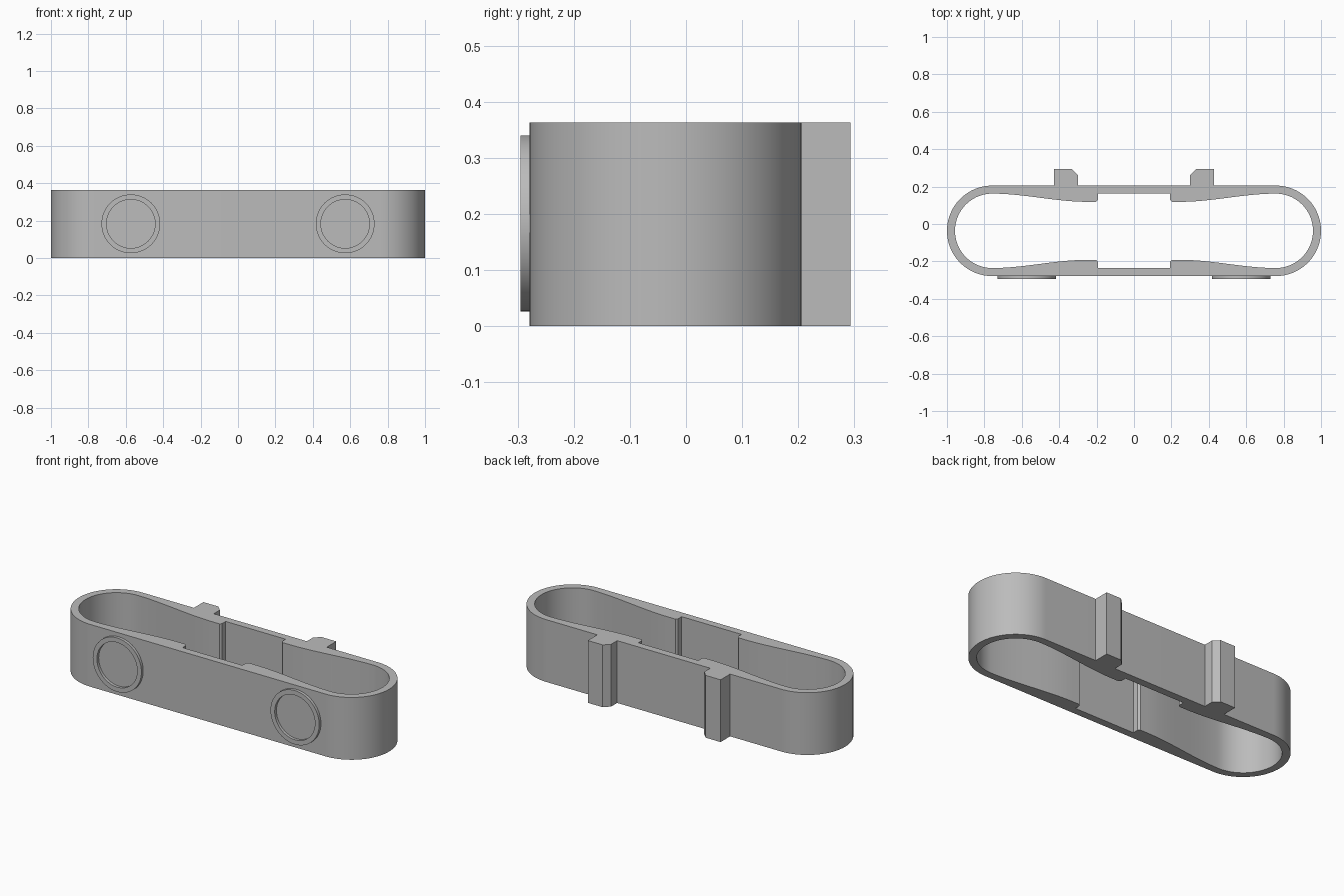
import bpy, bmesh, math
from mathutils import Matrix

if "Cube" in bpy.data.objects:
    bpy.data.objects.remove(bpy.data.objects["Cube"], do_unlink=True)

HEIGHT = 0.363
MID_Y = -0.0365     # centre line of the band
END_X = 0.758       # centre of the rounded ends
R_OUT, R_IN = 0.242, 0.199
PAD = 0.155         # half gap between the inner grip pads
PAD_X = 0.193

grey = bpy.data.materials.new("plain grey")
grey.use_nodes = True
colour = (0.5, 0.5, 0.5, 1)
grey.diffuse_color = colour
grey.node_tree.nodes["Principled BSDF"].inputs["Base Color"].default_value = colour


def prism(name, loops, height, matrix=Matrix()):
    """Extrude an outline, with optional holes, into a closed solid."""
    bm = bmesh.new()
    rims = ([], [])
    for loop in loops:
        low = [bm.verts.new((x, y, 0)) for x, y in loop]
        high = [bm.verts.new((x, y, height)) for x, y in loop]
        for i in range(len(loop)):
            j = (i + 1) % len(loop)
            bm.faces.new((low[i], low[j], high[j], high[i]))
            rims[0].append(bm.edges.get((low[i], low[j])))
            rims[1].append(bm.edges.get((high[i], high[j])))
    for rim in rims:
        bmesh.ops.triangle_fill(bm, edges=rim, use_beauty=True)
    bmesh.ops.recalc_face_normals(bm, faces=bm.faces[:])
    bm.transform(matrix)
    mesh = bpy.data.meshes.new(name)
    bm.to_mesh(mesh)
    bm.free()
    mesh.materials.append(grey)
    obj = bpy.data.objects.new(name, mesh)
    bpy.context.collection.objects.link(obj)
    bpy.ops.object.select_all(action='DESELECT')
    obj.select_set(True)
    bpy.context.view_layer.objects.active = obj
    bpy.ops.object.shade_smooth_by_angle(angle=math.radians(30))
    return obj


def arc(cx, r, start, end, steps):
    angles = [start + (end - start) * i / steps for i in range(steps + 1)]
    return [(cx + r * math.cos(a), r * math.sin(a)) for a in angles]


def four_way(quarter):
    """Mirror a quarter outline (from +x axis round to +y) into a full loop."""
    half = quarter + [(-x, y) for x, y in reversed(quarter)][:-1]
    full = half + [(-x, -y) for x, y in quarter]
    full += [(x, -y) for x, y in reversed(quarter)][:-1]
    return [(x, y + MID_Y) for x, y in full]


# Band: rounded outside, inside swelling into pads beside a central recess
outer = four_way(arc(END_X, R_OUT, 0, math.pi / 2, 24))
swell = []
for i in range(1, 21):
    t = i / 20
    swell.append((END_X - t * 0.51, R_IN + (PAD - R_IN) * t * t * (3 - 2 * t)))
step = [(PAD_X + 0.01, PAD), (PAD_X, PAD + 0.01), (PAD_X, R_IN)]
inner = four_way(arc(END_X, R_IN, 0, math.pi / 2, 24) + swell + step)
prism("band", [outer, inner], HEIGHT)

for side, label in ((1, "left"), (-1, "right")):
    # Upright rail on the back with its inner corner cut off
    rail = [(0.30, 0.19), (0.428, 0.19), (0.428, 0.293), (0.332, 0.293), (0.30, 0.261)]
    prism(label + "_back_rail", [[(side * x, y) for x, y in rail]], HEIGHT)

    # Raised round rim on the front
    circles = [arc(0, r, 0, math.tau, 64)[:-1] for r in (0.157, 0.13)]
    place = Matrix.Translation((side * 0.573, -0.272, 0.183)) @ Matrix.Rotation(math.pi / 2, 4, 'X')
    prism(label + "_front_rim", circles, 0.023, place)
